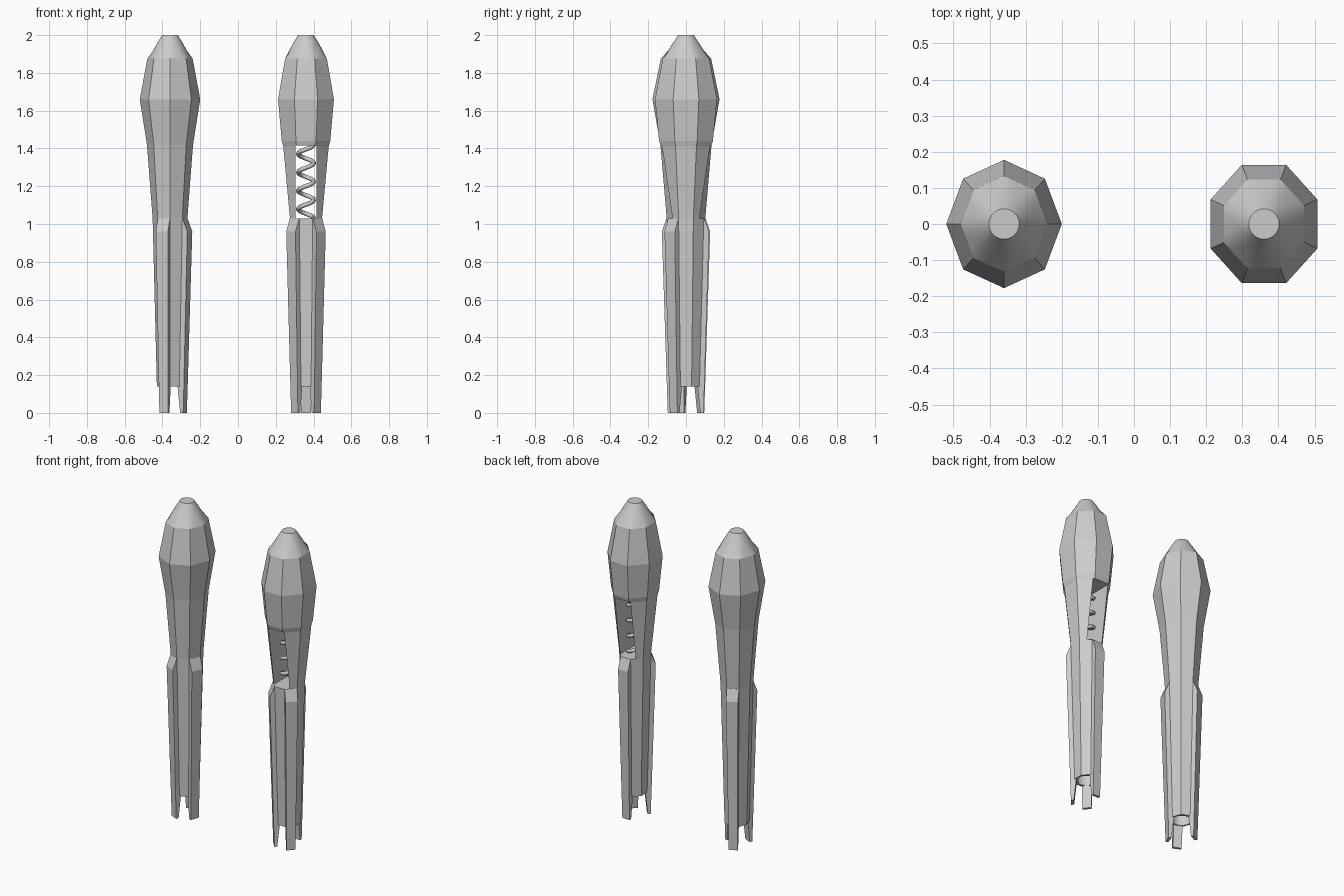
import bpy, bmesh
from math import sin, cos, pi, radians
from mathutils import Vector

if "Cube" in bpy.data.objects:
    bpy.data.objects.remove(bpy.data.objects["Cube"])

YS = 1.11  # bodies are slightly deeper than wide
H = pi / 8


def loft(name, rings, smooth=False):
    """Skin a closed solid through rings of equal point count."""
    bm = bmesh.new()
    vs = [[bm.verts.new(p) for p in r] for r in rings]
    n = len(rings[0])
    for a, b in zip(vs, vs[1:]):
        for i in range(n):
            bm.faces.new((a[i], a[(i + 1) % n], b[(i + 1) % n], b[i]))
    bm.faces.new(vs[0][::-1])
    bm.faces.new(vs[-1])
    bmesh.ops.recalc_face_normals(bm, faces=bm.faces[:])
    me = bpy.data.meshes.new(name)
    bm.to_mesh(me)
    bm.free()
    ob = bpy.data.objects.new(name, me)
    bpy.context.collection.objects.link(ob)
    if smooth:
        bpy.ops.object.select_all(action='DESELECT')
        ob.select_set(True)
        bpy.context.view_layer.objects.active = ob
        bpy.ops.object.shade_smooth_by_angle(angle=radians(30))
    return ob


def pt(cx, r, a, z):
    return Vector((cx + r * cos(a), YS * r * sin(a), z))


def octagon(cx, r, z, rot, sub=1):
    """Octagon ring whose sides are split into sub pieces."""
    out = []
    for k in range(8):
        p = pt(cx, r, rot + k * pi / 4, z)
        q = pt(cx, r, rot + (k + 1) * pi / 4, z)
        out += [p.lerp(q, j / sub) for j in range(sub)]
    return out


def circle(cx, r, z, rot=0, n=32, ys=1.0):
    return [Vector((cx + r * cos(rot + 2 * pi * i / n),
                    ys * r * sin(rot + 2 * pi * i / n), z)) for i in range(n)]


def cut(ob, cutter):
    m = ob.modifiers.new("cut", 'BOOLEAN')
    m.operation = 'DIFFERENCE'
    m.solver = 'EXACT'
    m.object = cutter
    cutter.hide_render = True
    cutter.hide_viewport = True
    cutter.display_type = 'WIRE'


def shaft_r(z):
    return 0.066 + (0.092 - 0.066) * z / 1.03


def leg(name, cx, a):
    """Raised plate over one facet, ending in a wedge prong."""
    n = Vector((cos(a), sin(a), 0))
    rings = []
    for z, din, dout in ((1.03, -.012, .001), (.96, -.012, .03),
                         (.14, -.01, .026), (0, .008, .025)):
        p, q = (pt(cx, shaft_r(z), a + s * H, z) for s in (-1, 1))
        rings.append([p + n * din, p + n * dout, q + n * dout, q + n * din])
    loft(name, rings)


def pen(side, cx, rot, mid):
    prof = [(.14, shaft_r(.14)), (1.03, .092)] + mid + [(1.66, .16), (1.875, .12)]
    body = loft(side + "_body", [octagon(cx, r, z, rot) for z, r in prof])
    # round bore in the lower end
    cut(body, loft(side + "_bore_cutter", [circle(cx, .056, .1), circle(cx, .056, .7)]))
    # nose blending from octagon to rounded cone
    rings = [octagon(cx, .12, 1.875, rot, 4)]
    for z, r, s in ((1.92, .088, 1.06), (1.96, .066, 1.03), (1.99, .048, 1), (2, .042, 1)):
        rings.append(circle(cx, r, z, rot, 32, s))
    loft(side + "_nose", rings, True)
    # three legs
    for i, d in enumerate((-135, -45, 90)):
        leg(f"{side}_leg_{i + 1}", cx, radians(d) + rot - H)
    return body


X = 0.36
pen("left", -X, 2 * H, [(1.42, .122)])
right = pen("right", X, H, [(1.41, .130), (1.44, .139)])

# window slot through the right body, front to back
w = .056
slot = [[Vector((X + sx * w, sy * .4, z)) for sx, sy in ((-1, -1), (1, -1), (1, 1), (-1, 1))]
        for z in (1.03, 1.415)]
cut(right, loft("window_cutter", slot))

# coil spring seen through the window
cu = bpy.data.curves.new("spring", 'CURVE')
cu.dimensions = '3D'
cu.bevel_depth = .012
cu.bevel_resolution = 2
cu.use_fill_caps = True
N, TURNS = 96, 4
sp = cu.splines.new('POLY')
sp.points.add(N)
for i, p in enumerate(sp.points):
    t = i / N
    a = 2 * pi * TURNS * t
    p.co = (X + .041 * cos(a), .041 * sin(a), 1.03 + .39 * t, 1)
bpy.context.collection.objects.link(bpy.data.objects.new("spring", cu))
